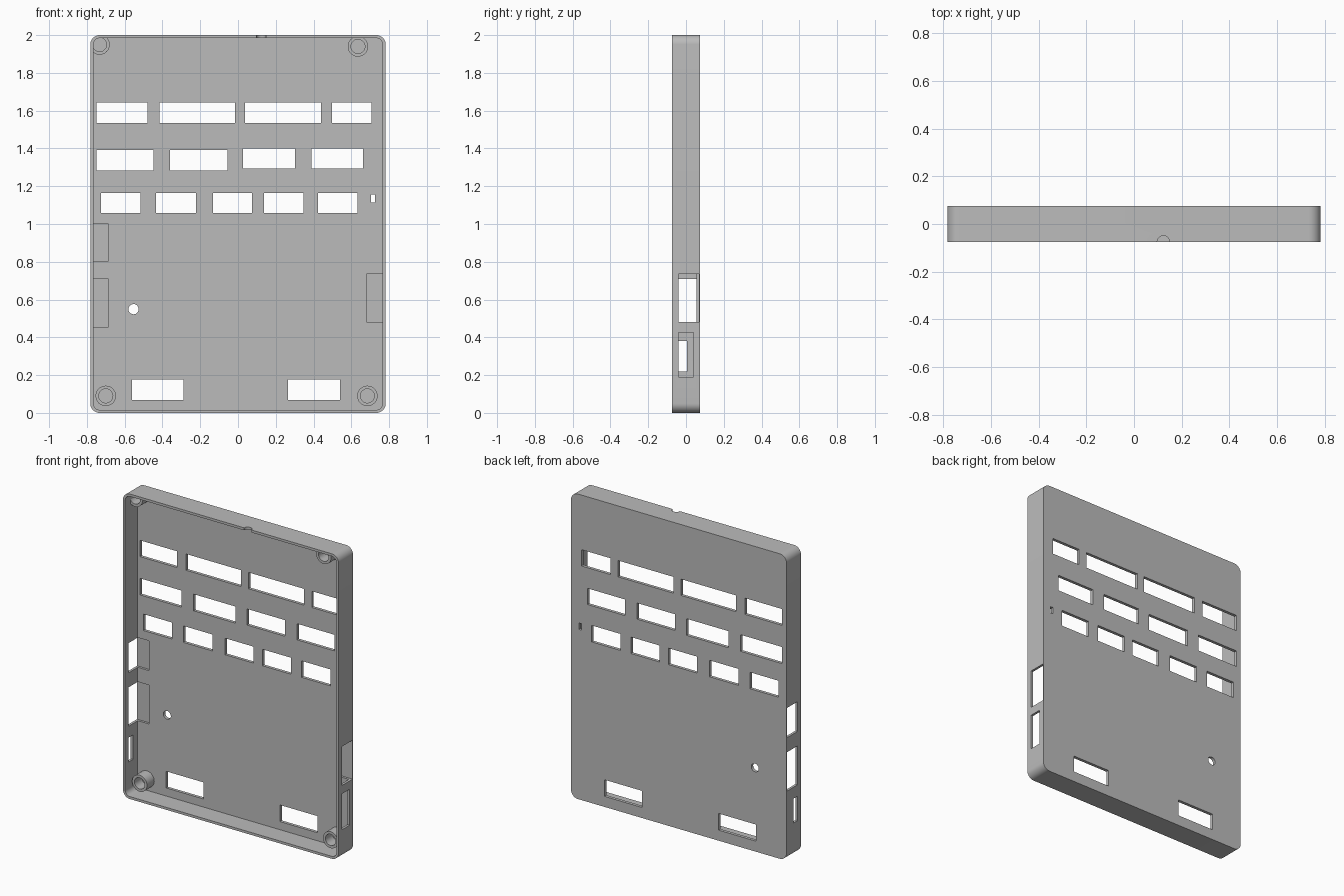
import bpy, bmesh, math
from mathutils import Matrix

cube = bpy.data.objects.get("Cube")
if cube:
    bpy.data.objects.remove(cube, do_unlink=True)

W, H, D = 0.782, 2.0, 0.075      # half width, height, half depth
WALL, FLOOR, R = 0.016, 0.055, 0.05

grey = bpy.data.materials.new("light_grey_plastic")
grey.use_nodes = True
colour = (0.5, 0.5, 0.5, 1)
grey.diffuse_color = colour
grey.node_tree.nodes["Principled BSDF"].inputs["Base Color"].default_value = colour


def finish(bm, name):
    bmesh.ops.recalc_face_normals(bm, faces=bm.faces)
    mesh = bpy.data.meshes.new(name)
    bm.to_mesh(mesh)
    bm.free()
    mesh.materials.append(grey)
    ob = bpy.data.objects.new(name, mesh)
    bpy.context.collection.objects.link(ob)
    return ob


def rounded_slab(name, inset, y0, y1, seg=10):
    """Rounded rectangle extruded along y."""
    bm = bmesh.new()
    r, verts = R - inset, []
    for k, (sx, sz) in enumerate([(1, 1), (-1, 1), (-1, -1), (1, -1)]):
        for i in range(seg + 1):
            a = math.pi / 2 * (k + i / seg)
            verts.append(bm.verts.new((sx * (W - R) + r * math.cos(a), y0,
                                       H / 2 + sz * (H / 2 - R) + r * math.sin(a))))
    face = bm.faces.new(verts)
    new = bmesh.ops.extrude_face_region(bm, geom=[face])["geom"]
    bmesh.ops.translate(bm, vec=(0, y1 - y0, 0),
                        verts=[v for v in new if isinstance(v, bmesh.types.BMVert)])
    return finish(bm, name)


def add_box(bm, x0, x1, y0, y1, z0, z1):
    m = Matrix.Translation(((x0 + x1) / 2, (y0 + y1) / 2, (z0 + z1) / 2))
    bmesh.ops.create_cube(bm, size=1, matrix=m @ Matrix.Diagonal((x1 - x0, y1 - y0, z1 - z0, 1)))


def add_cylinder(bm, x, z, r, y0, y1, axis="X", y=None):
    m = Matrix.Translation((x, (y0 + y1) / 2, z)) @ Matrix.Rotation(math.pi / 2, 4, axis)
    bmesh.ops.create_cone(bm, cap_ends=True, segments=40, radius1=r, radius2=r,
                          depth=y1 - y0, matrix=m)


def boolean(ob, tool, operation):
    """Apply a boolean and discard the tool."""
    tool.hide_render = True
    mod = ob.modifiers.new("cut", "BOOLEAN")
    mod.object, mod.operation, mod.solver = tool, operation, "EXACT"
    deps = bpy.context.evaluated_depsgraph_get()
    mesh = bpy.data.meshes.new_from_object(ob.evaluated_get(deps))
    ob.modifiers.clear()
    ob.data = mesh
    bpy.data.objects.remove(tool, do_unlink=True)


# Tray: rounded shell, open to the front
case = rounded_slab("case_tray", 0, -D, D)
boolean(case, rounded_slab("cavity", WALL, -D - 0.1, FLOOR), "DIFFERENCE")

# Screw bosses, trimmed to the shell
posts, bores = bmesh.new(), bmesh.new()
for x, z in [(-0.70, 0.09), (0.685, 0.09), (-0.733, 1.95), (0.635, 1.94)]:
    add_cylinder(posts, x, z, 0.054, -0.02, FLOOR + 0.01)
    add_cylinder(bores, x, z, 0.037, -0.1, FLOOR)
bosses = finish(posts, "screw_bosses")
boolean(bosses, finish(bores, "bores"), "DIFFERENCE")
boolean(bosses, rounded_slab("trim", 0.006, -D, D), "INTERSECT")
boolean(case, bosses, "UNION")

# Windows through the back plate: rows of (z0, z1, x spans)
rows = [
    (1.535, 1.642, [(-0.75, -0.48), (-0.415, -0.016), (0.037, 0.44), (0.497, 0.706)]),
    (1.284, 1.393, [(-0.75, -0.447), (-0.36, -0.055)]),
    (1.294, 1.40, [(0.026, 0.302), (0.389, 0.661)]),
    (1.057, 1.165, [(-0.725, -0.516), (-0.434, -0.222), (-0.132, 0.074),
                    (0.138, 0.347), (0.423, 0.632)]),
    (1.114, 1.157, [(0.704, 0.725)]),
    (0.069, 0.178, [(-0.56, -0.288), (0.265, 0.54)]),
]
bm = bmesh.new()
for z0, z1, spans in rows:
    for x0, x1 in spans:
        add_box(bm, x0, x1, FLOOR - 0.015, D + 0.1, z0, z1)
add_cylinder(bm, -0.553, 0.549, 0.027, FLOOR - 0.02, D + 0.1)
boolean(case, finish(bm, "window_cutter"), "DIFFERENCE")

# Side ports: (side, inner x, back y, z0, z1); the deep ones also pocket the floor
bm = bmesh.new()
for side, inner, back, z0, z1 in [(1, 0.68, 0.07, 0.48, 0.735), (1, 0.75, 0.04, 0.19, 0.425),
                                  (-1, 0.685, 0.07, 0.455, 0.71), (-1, 0.685, 0.07, 0.805, 1.0),
                                  (-1, 0.75, 0.005, 0.22, 0.38)]:
    x0, x1 = sorted((side * inner, side * 0.9))
    add_box(bm, x0, x1, -0.04, back, z0, z1)
boolean(case, finish(bm, "port_cutter"), "DIFFERENCE")

# Half-round cable notch in the top wall
bm = bmesh.new()
m = Matrix.Translation((0.123, -D, H))
bmesh.ops.create_cone(bm, cap_ends=True, segments=32, radius1=0.026, radius2=0.026,
                      depth=0.1, matrix=m)
boolean(case, finish(bm, "notch_cutter"), "DIFFERENCE")

bpy.ops.object.select_all(action="DESELECT")
case.select_set(True)
bpy.context.view_layer.objects.active = case
bpy.ops.object.shade_smooth_by_angle(angle=math.radians(30))
